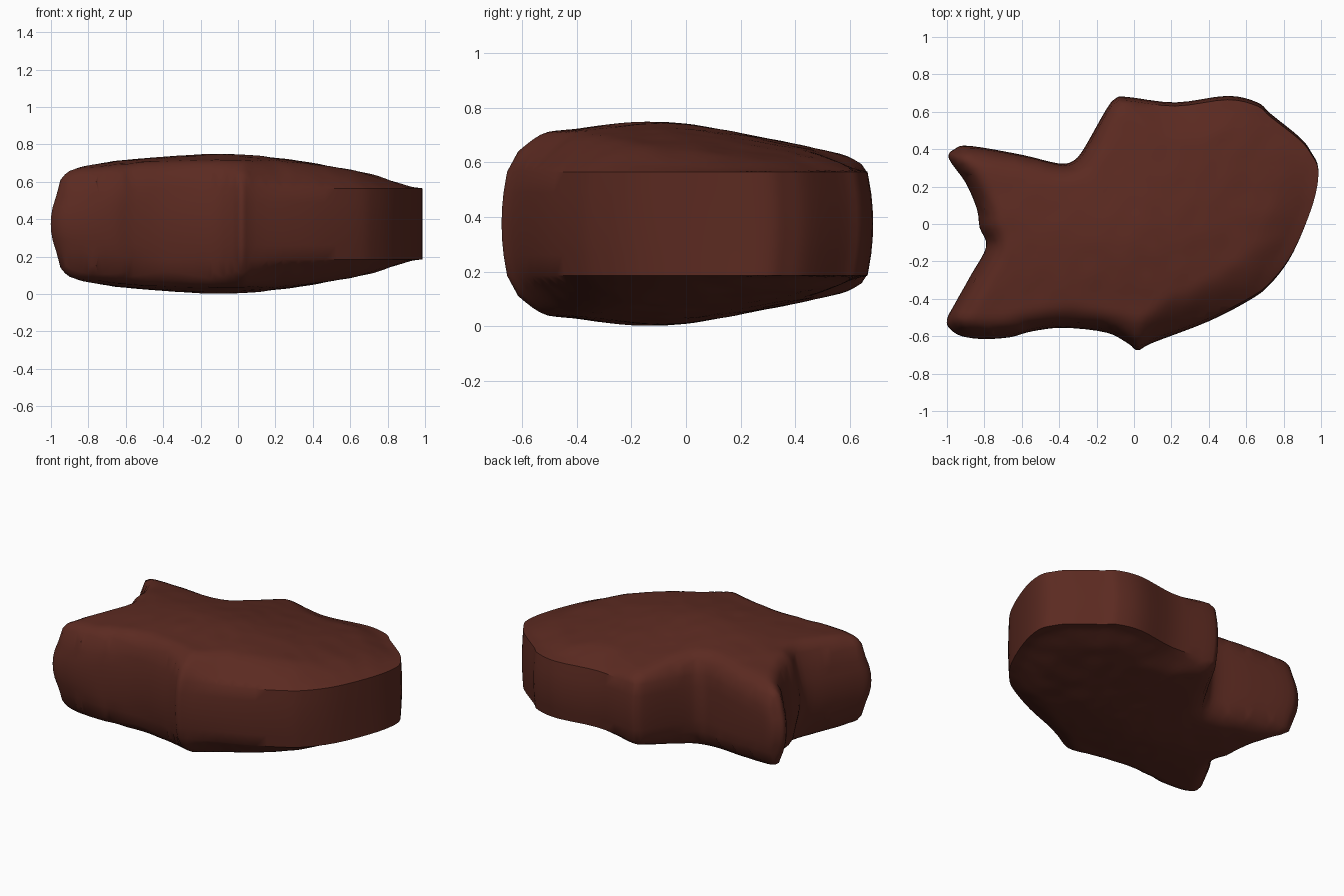
import bpy, bmesh, math
from mathutils import Vector, noise
from mathutils.geometry import delaunay_2d_cdt

if "Cube" in bpy.data.objects:
    bpy.data.objects.remove(bpy.data.objects["Cube"])

MID = 0.375  # height of the symmetry plane

# Fish silhouette seen from above
OUTLINE = [(-.99, .35), (-.96, .40), (-.88, .418), (-.6, .37), (-.41, .325), (-.33, .335),
           (-.27, .40), (-.15, .61), (-.10, .67), (-.04, .68), (.22, .65), (.5, .685),
           (.66, .65), (.73, .59), (.89, .46), (.95, .38), (.985, .30), (.97, .16),
           (.91, -.02), (.83, -.19), (.73, -.32), (.63, -.40), (.4, -.52), (.1, -.635),
           (.02, -.675), (-.03, -.64), (-.15, -.58), (-.38, -.555), (-.55, -.575),
           (-.66, -.605), (-.8, -.615), (-.92, -.60), (-.985, -.56), (-1.0, -.51),
           (-.96, -.43), (-.87, -.27), (-.79, -.12), (-.825, -.02), (-.84, .08), (-.9, .22)]


def smooth_loop(pts, steps):
    """Closed Catmull-Rom curve through the points."""
    p = [Vector(q) for q in pts]
    n, out = len(p), []
    for i in range(n):
        a, b, c, d = p[i - 1], p[i], p[(i + 1) % n], p[(i + 2) % n]
        for s in range(steps):
            t = s / steps
            out.append(0.5 * (2 * b + (c - a) * t + (2 * a - 5 * b + 4 * c - d) * t * t
                              + (3 * b - a - 3 * c + d) * t ** 3))
    return out


loop = smooth_loop(OUTLINE, 4)
N = len(loop)


def edge_distance(p):
    best = 9.0
    for i in range(N):
        a, b = loop[i - 1], loop[i]
        e = b - a
        t = max(0, min(1, (p - a).dot(e) / max(e.length_squared, 1e-9)))
        best = min(best, (p - a - e * t).length)
    return best


def inside(p):
    hit = False
    for i in range(N):
        a, b = loop[i - 1], loop[i]
        if (a.y > p.y) != (b.y > p.y) and p.x < a.x + (p.y - a.y) * (b.x - a.x) / (b.y - a.y):
            hit = not hit
    return hit


def ramp(x, lo, hi):
    t = max(0, min(1, (x - lo) / (hi - lo)))
    return t * t * (3 - 2 * t)


def half_height(p, d):
    """Domed body, with a rounded shoulder near the rim (thinner rim on the tail)."""
    dx, dy = p.x + .1, p.y + .1
    drop_x = .165 * dx ** 1.25 if dx > 0 else .1 * -dx
    drop_y = .205 * dy if dy > 0 else .14 * -dy
    body = .375 - (math.sqrt(drop_x ** 2 + drop_y ** 2 + .0006) - .0245)
    rim = .15 + .04 * ramp(p.x, -.9, -.4)
    front = ramp(p.x, -.1, .25)
    t = min(1, d / (.12 + .10 * front))
    f = (1 - front) * math.sqrt(1 - (1 - t) ** 2) + front * (1 - (1 - t) ** 1.8)
    return rim + max(0, body - rim) * f


def pull_in(p, d):
    """Upper and lower rims sit slightly inside the middle of the wall."""
    f = .03 * max(0, 1 - d / .2)
    return Vector((p.x * (1 - (f if p.x < 0 else 0)), p.y * (1 - f)))


# Triangulated flat cap: outline plus interior grid
pts, dist = list(loop), [0.0] * N
step = .03
for j in range(-24, 25):
    for i in range(-34, 35):
        q = Vector(((i + .5 * (j % 2)) * step, j * step))
        if inside(q):
            d = edge_distance(q)
            if d > .014:
                pts.append(q)
                dist.append(d)
verts, _, faces, orig, _, _ = delaunay_2d_cdt(
    pts, [(i, (i + 1) % N) for i in range(N)], [list(range(N))], 1, 1e-6)

bm = bmesh.new()
caps = []
for sign in (1, -1):
    cap = []
    for v, o in zip(verts, orig):
        d = dist[o[0]] if o else 0
        h = half_height(v, d)
        if d > .03:
            h += .004 * noise.noise(Vector((v.x, v.y, 0)) * 9) - .002
        q = pull_in(v, d)
        cap.append(bm.verts.new((q.x, q.y, MID + sign * h)))
    for f in faces:
        bm.faces.new([cap[i] for i in f])
    caps.append(cap)

# Side wall: rim, bulging middle, rim
index = {o[0]: i for i, o in enumerate(orig) if o}
top = [caps[0][index[i]] for i in range(N)]
low = [caps[1][index[i]] for i in range(N)]
mids = []
for s in (.6, .3, 0, -.3, -.6):
    ring = []
    for i, p in enumerate(loop):
        q = p.lerp(pull_in(p, 0), s * s)
        ring.append(bm.verts.new((q.x, q.y, MID + s * (top[i].co.z - low[i].co.z) / 2)))
    mids.append(ring)
rings = [top] + mids + [low]
for a, b in zip(rings, rings[1:]):
    for i in range(N):
        j = (i + 1) % N
        bm.faces.new((a[i], a[j], b[j], b[i]))
bmesh.ops.recalc_face_normals(bm, faces=bm.faces)

mesh = bpy.data.meshes.new("fish_body")
bm.to_mesh(mesh)
bm.free()
body = bpy.data.objects.new("fish_body", mesh)
bpy.context.collection.objects.link(body)
mat = bpy.data.materials.new("dark reddish brown")
mat.diffuse_color = (.105, .023, .015, 1)
mat.use_nodes = True
mat.node_tree.nodes["Principled BSDF"].inputs["Base Color"].default_value = mat.diffuse_color
mesh.materials.append(mat)

bpy.context.view_layer.objects.active = body
body.select_set(True)
bpy.ops.object.shade_smooth_by_angle(angle=math.radians(40))
